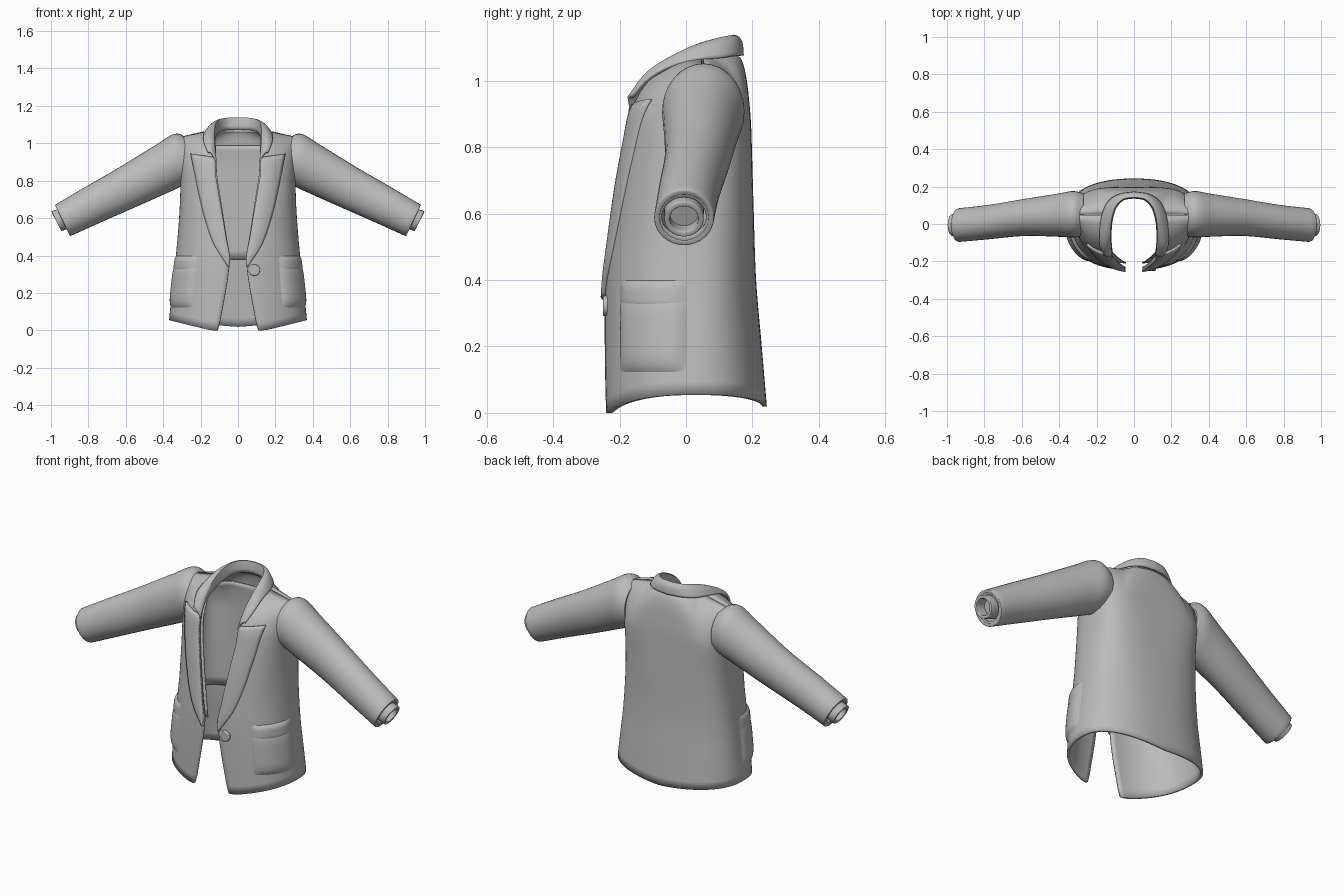
import bpy, math
from math import sin, cos, radians, pi
from mathutils import Vector

if "Cube" in bpy.data.objects:
    bpy.data.objects.remove(bpy.data.objects["Cube"])

grey = bpy.data.materials.new("grey_cloth")
grey.diffuse_color = (0.5, 0.5, 0.5, 1)
grey.use_nodes = True
grey.node_tree.nodes["Principled BSDF"].inputs["Base Color"].default_value = grey.diffuse_color


def table(pts, v):
    """Interpolate a small (key, value) table with eased tangents."""
    if v <= pts[0][0]:
        return pts[0][1]
    if v >= pts[-1][0]:
        return pts[-1][1]
    slope = lambda i: ((pts[min(i + 1, len(pts) - 1)][1] - pts[max(i - 1, 0)][1]) /
                       (pts[min(i + 1, len(pts) - 1)][0] - pts[max(i - 1, 0)][0]))
    for i in range(len(pts) - 1):
        (a, p), (b, q) = pts[i], pts[i + 1]
        if v <= b:
            h = b - a
            t = (v - a) / h
            return (p * (2*t**3 - 3*t*t + 1) + q * (3*t*t - 2*t**3)
                    + h * slope(i) * (t**3 - 2*t*t + t) + h * slope(i + 1) * (t**3 - t*t))


# torso profiles by height: half width, front y, back y, half opening, roundness
WIDTH = [(0, .372), (.06, .368), (.2, .354), (.4, .332), (.6, .315), (.77, .308), (1.1, .308)]
FRONT = [(0, -.247), (.2, -.247), (.4, -.243), (.55, -.229), (.7, -.21), (.85, -.184)]
BACK = [(0, .245), (.2, .228), (.4, .211), (.6, .204), (.95, .194)]
OPEN = [(0, .11), (.03, .1), (.36, .046), (.5, .066), (.75, .108), (.84, .122), (1.1, .127)]
ROUND_FRONT = [(.5, .86), (.85, .74)]
ROUND_BACK = [(.3, .84), (.6, .7), (.85, .5)]
YC = .02


def section(a, z):
    front = a < pi / 2
    w, d = table(WIDTH, z), table(FRONT if front else BACK, z)
    p = table(ROUND_FRONT if front else ROUND_BACK, z)
    return w * max(sin(a), 0) ** p, YC + (d - YC) * abs(cos(a)) ** p


def front_angle(x, z):
    return math.asin(min(1, x / table(WIDTH, z)) ** (1 / table(ROUND_FRONT, z)))


def opening_angle(z):
    return front_angle(table(OPEN, z), z)


def shoulder(a):
    """Point on the shoulder and neck line where the column at angle a ends."""
    d = math.degrees(a)
    if d < 70:
        k = max(0, (d - 8) / 62)
        return .13 + .178 * k, .047, 1.075 - .04 * k
    if d < 110:
        return .308, .047 + .006 * (d - 70) / 40, 1.035
    x = max(0, .308 * (180 - d) / 70)
    y = .053 + (.102 * math.sqrt(1 - (x / .13) ** 2) if x < .13 else 0)
    return x, y, 1.035 + .04 * min(1, (.308 - x) / .178)


def torso(u, v, low=None):
    v = 1 - (1 - v) ** 1.5                      # finer rows near the shoulder
    a = opening_angle(.5) * (1 - u) + pi * u
    hem = .055 * max(0, (sin(a) - .25) / .75) if a < pi / 2 else .02 + .035 * sin(a)
    tx, ty, tz = shoulder(a)
    z0 = hem if low is None else low
    z = z0 + v * (tz - z0)
    a0 = opening_angle(z)
    x, y = section(a0 + (pi - a0) * u, z)
    s = max(0, (z - .83) / (tz - .83))
    x += (tx - x) * s * s
    y = ty + (y - ty) * math.sqrt(max(0, 1 - s * s))
    return Vector((0 if u >= 1 else x, y, z))


def lining(u, v):
    p = torso(u, v * .75, .38)
    return Vector((p.x * .93, YC + (p.y - YC) * .88, p.z))


def finish(ob, mirror=True, thick=0, offset=-1, angle=40, bevel=0):
    ob.data.materials.append(grey)
    if mirror:
        m = ob.modifiers.new("mirror", 'MIRROR')
        m.merge_threshold = .0005
    if thick:
        m = ob.modifiers.new("cloth", 'SOLIDIFY')
        m.thickness, m.offset = thick, offset
    if bevel:
        m = ob.modifiers.new("soft_edge", 'BEVEL')
        m.width, m.segments, m.limit_method = bevel, 2, 'ANGLE'
        m.angle_limit = radians(50)
    bpy.ops.object.select_all(action='DESELECT')
    ob.select_set(True)
    bpy.context.view_layer.objects.active = ob
    bpy.ops.object.shade_smooth_by_angle(angle=radians(angle))


def sheet(name, fn, nu, nv, wrap=False, **kw):
    """Surface from fn(u, v), with u and v running from 0 to 1."""
    n = nu if wrap else nu + 1
    verts = [fn(i / nu, j / nv) for j in range(nv + 1) for i in range(n)]
    faces = [(j*n + i, j*n + (i+1) % n, (j+1)*n + (i+1) % n, (j+1)*n + i)
             for j in range(nv) for i in range(nu)]
    me = bpy.data.meshes.new(name)
    me.from_pydata(verts, [], faces)
    ob = bpy.data.objects.new(name, me)
    bpy.context.collection.objects.link(ob)
    finish(ob, **kw)
    return ob


sheet("body", torso, 48, 36, thick=.014, angle=55)
sheet("lining", lining, 30, 16, thick=.006)

# peaked lapel lying on the chest
LAPEL = [(.34, .05), (.46, .125), (.6, .175), (.75, .211), (.85, .231), (.945, .25)]


def chest_y(x, z):
    y = section(front_angle(x, z), z)[1]
    s = max(0, (z - .83) / (1.065 - .83))
    return .05 + (y - .05) * math.sqrt(max(0, 1 - s * s))


def lapel(u, v):
    zi, zo = .36 + .565 * v, .34 + .605 * v
    z = zi + (zo - zi) * u
    xi, xo = table(OPEN, zi) - .003, table(LAPEL, zo) + .004
    x = xi + (xo - xi) * u
    return Vector((x, chest_y(x, z) - .007 - .006 * sin(pi * u), z))


sheet("lapel", lapel, 8, 26, thick=.014)

# collar: inner stand, roll edge and outer fall around the neck
ROLL = [(.124, -.168, .92), (.13, -.118, 1.005), (.13, -.055, 1.058), (.124, .02, 1.1),
        (.103, .09, 1.122), (.06, .135, 1.131), (0, .146, 1.133)]
FALL = [(.16, -.163, .95), (.18, -.113, 1.004), (.18, -.045, 1.042), (.17, .04, 1.062),
        (.138, .115, 1.07), (.08, .155, 1.075), (0, .168, 1.075)]


def along(pts, t):
    return Vector([table([(i / 6, p[k]) for i, p in enumerate(pts)], t) for k in range(3)])


def collar(u, v):
    r, f = along(ROLL, v), along(FALL, v)
    if u <= .25:
        k = 1 - u / .25
        drop = .015 + .045 * min(1, 2 * v)
        return Vector((r.x * (1 - .03 * k), r.y - .004 * k, r.z - drop * k))
    k = (u - .25) / .75
    p = r.lerp(f, k)
    p.z += .012 * sin(pi * k)
    p.y += .006 * sin(pi * k) * (2 * v - 1)
    return p


sheet("collar", collar, 12, 30, thick=.012, offset=0, angle=60)


# sleeve rings: centre x, y, z, tilt in degrees, half height, half depth
def tube(name, rings, nv, angle):
    n = len(rings) - 1

    def fn(u, v):
        cx, cy, cz, tilt, rz, ry = [table([(i / n, r[k]) for i, r in enumerate(rings)], v)
                                    for k in range(6)]
        a, t = 2 * pi * u, radians(tilt)
        return Vector((cx + rz * cos(a) * sin(t), cy - ry * sin(a), cz + rz * cos(a) * cos(t)))
    return sheet(name, fn, 32, nv, wrap=True, thick=.016, angle=angle, bevel=.003)


tube("sleeve", [(.27, .05, .905, 0, .122, .115), (.328, .052, .906, 3, .145, .124),
                (.41, .047, .862, 15, .131, .115), (.585, .035, .768, 25, .115, .099),
                (.78, .01, .669, 26, .103, .092), (.938, -.006, .587, 26, .093, .09)], 30, 50)

# sleeve end rim and the narrower shirt cuff inside it
AX = Vector((cos(radians(26)), 0, -sin(radians(26))))


def ring(d, r):
    c = Vector((.938, -.006, .587)) + AX * d
    return (c.x, c.y, c.z + .012 * (d > 0), 26, r, r)


tube("cuff_hem", [ring(-.002, .084), ring(-.004, .066)], 1, 40)
tube("shirt_cuff", [ring(-.08, .06), ring(.037, .059)], 4, 40)


def cuff_plug(u, v):
    c, a, t, r = Vector((.938, -.006, .595)) - AX * .02, 2 * pi * u, radians(26), .05 * (1 - v)
    return c + Vector((r * cos(a) * sin(t), -r * sin(a), r * cos(a) * cos(t)))


sheet("cuff_inside", cuff_plug, 24, 2, wrap=True)


# hip pocket and its flap, swelling softly out of the side
def patch(z0, z1, a0, a1, bulge, power):
    def fn(u, v):
        z, a = z0 + (z1 - z0) * v, radians(a0 + (a1 - a0) * u)
        x, y = section(a, z)
        out = Vector((x / .36 ** 2, (y - YC) / .26 ** 2, 0)).normalized()
        edge = max(0, 1 - abs(2*u - 1) ** power) * max(0, 1 - abs(2*v - 1) ** power)
        return Vector((x, y, z)) + out * (bulge * edge - .002)
    return fn


sheet("pocket", patch(.12, .36, 37, 88, .019, 5), 24, 24, angle=80)
sheet("pocket_flap", patch(.31, .4, 37, 88, .017, 4), 24, 14, angle=80)

# single front button
bpy.ops.mesh.primitive_cylinder_add(vertices=24, radius=.031, depth=.02,
                                    location=(.087, -.24, .322), rotation=(pi / 2, 0, 0))
button = bpy.context.object
button.name = "button"
finish(button, mirror=False, bevel=.005)
